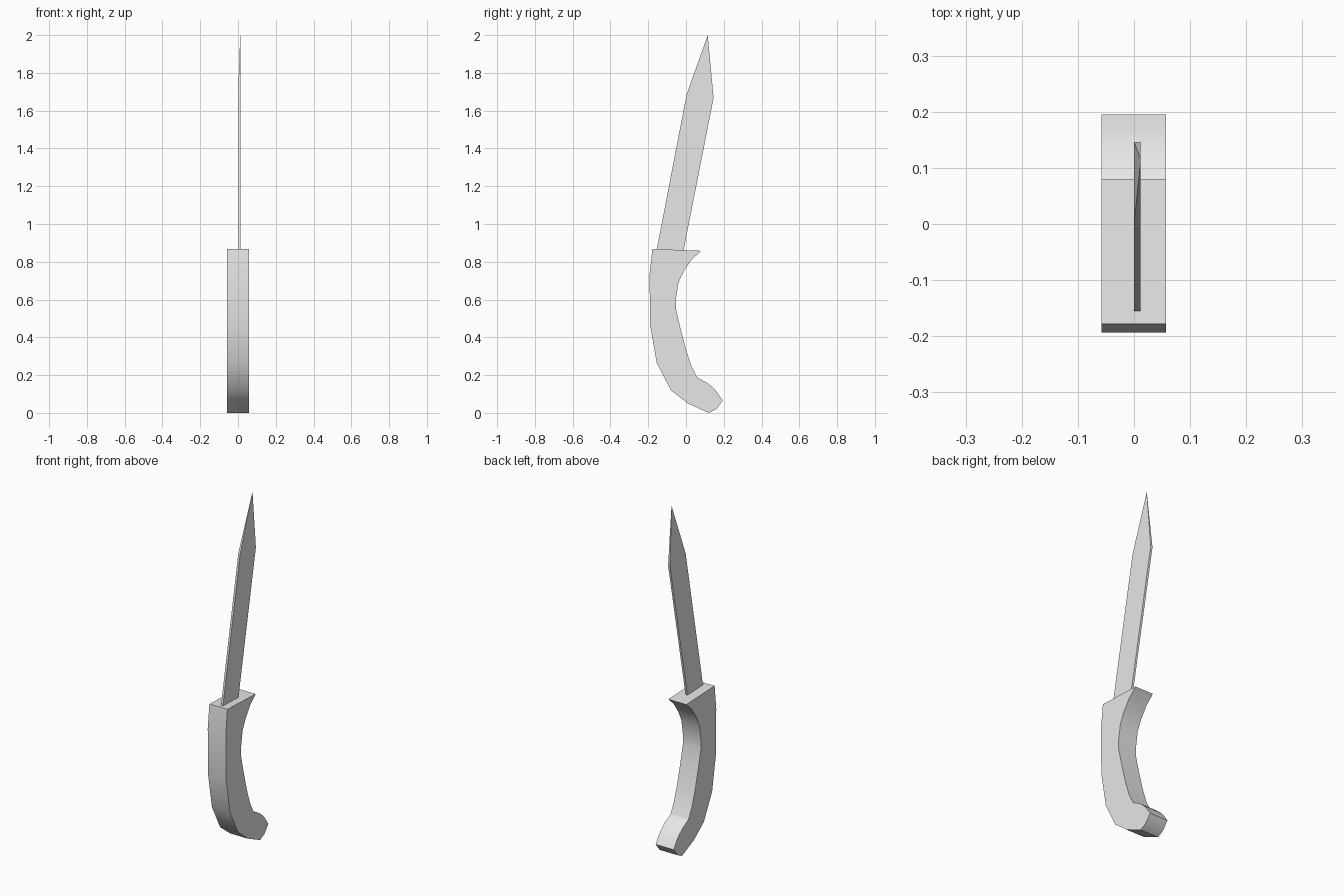
import bpy, bmesh, math

cube = bpy.data.objects.get("Cube")
if cube:
    bpy.data.objects.remove(cube, do_unlink=True)

grey = bpy.data.materials.new("plain grey")
grey.use_nodes = True
grey.diffuse_color = (0.8, 0.8, 0.8, 1)
grey.node_tree.nodes["Principled BSDF"].inputs["Base Color"].default_value = (0.8, 0.8, 0.8, 1)


def extrude_profile(name, profile, x0, x1, tip=None):
    """Extrude a (y, z) outline from x0 to x1; merge the tip point onto x1."""
    bm = bmesh.new()
    face = bm.faces.new([bm.verts.new((x0, y, z)) for y, z in profile])
    extruded = bmesh.ops.extrude_face_region(bm, geom=[face], use_keep_orig=True)
    for item in extruded["geom"]:
        if isinstance(item, bmesh.types.BMVert):
            item.co.x = x1
    if tip is not None:
        ends = [v for v in bm.verts if abs(v.co.z - tip) < 1e-4]
        bmesh.ops.pointmerge(bm, verts=ends, merge_co=(x1, ends[0].co.y, tip))
    bmesh.ops.recalc_face_normals(bm, faces=bm.faces[:])
    mesh = bpy.data.meshes.new(name)
    bm.to_mesh(mesh)
    bm.free()
    mesh.materials.append(grey)
    obj = bpy.data.objects.new(name, mesh)
    bpy.context.collection.objects.link(obj)
    return obj


# Curved grip: front edge downwards, rounded pommel, inner edge up to the spur
front_edge = [(-.178, .868), (-.193, .73), (-.19, .465), (-.155, .265), (-.08, .12), (.01, .05)]
pommel = [(.12, 0), (.16, .02), (.195, .065), (.168, .105), (.147, .13), (.115, .157), (.06, .187)]
inner_edge = [(.03, .245), (0, .335), (-.03, .45), (-.053, .55), (-.053, .605),
              (-.04, .69), (-.012, .75), (.03, .812), (.08, .858)]
handle = extrude_profile("handle", front_edge + pommel + inner_edge, -.058, .057)

# Thin blade, its point bevelled to one side
blade_outline = [(-.158, .85), (.003, 1.685), (.115, 2), (.146, 1.667), (-.015, .85)]
blade = extrude_profile("blade", blade_outline, 0, .012, tip=2)

# Soften the shallow bends of the grip, keep its corners crisp
bpy.ops.object.select_all(action='DESELECT')
handle.select_set(True)
bpy.context.view_layer.objects.active = handle
bpy.ops.object.shade_smooth_by_angle(angle=math.radians(30))
